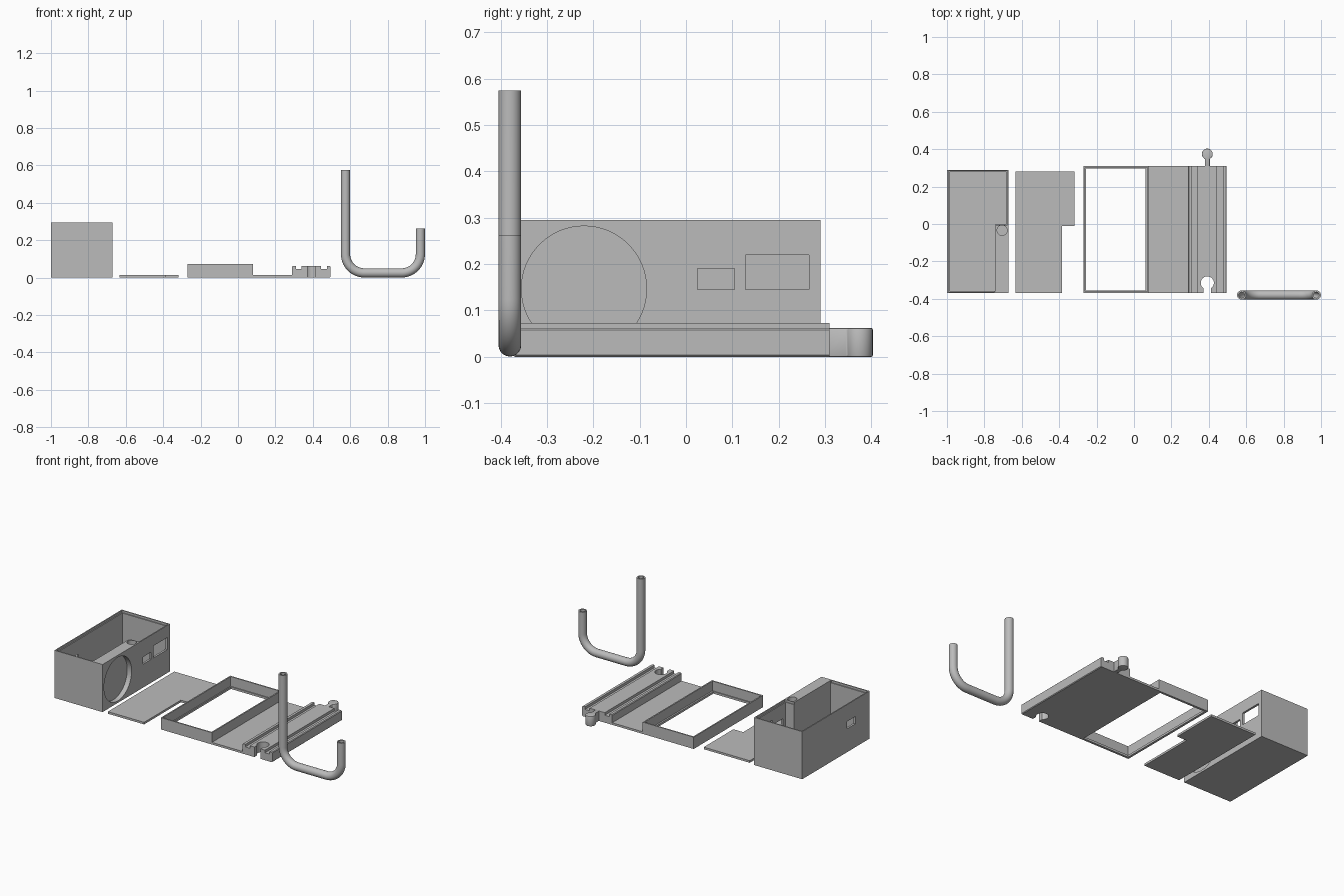
import bpy, bmesh, math
from mathutils import Vector

if "Cube" in bpy.data.objects:
    bpy.data.objects.remove(bpy.data.objects["Cube"], do_unlink=True)

grey = bpy.data.materials.new("plain grey")
grey.use_nodes = True
grey.diffuse_color = (0.5, 0.5, 0.5, 1)
grey.node_tree.nodes["Principled BSDF"].inputs["Base Color"].default_value = grey.diffuse_color


def add_object(name, mesh):
    obj = bpy.data.objects.new(name, mesh)
    bpy.context.collection.objects.link(obj)
    mesh.materials.clear()
    mesh.materials.append(grey)
    return obj


def prism(name, outline, low, high, axis="z"):
    """Extrude a 2D outline along one axis."""
    place = {"x": lambda a, b, h: (h, a, b),
             "y": lambda a, b, h: (a, h, b),
             "z": lambda a, b, h: (a, b, h)}[axis]
    bm = bmesh.new()
    face = bm.faces.new([bm.verts.new(place(a, b, low)) for a, b in outline])
    extruded = bmesh.ops.extrude_face_region(bm, geom=[face])["geom"]
    bmesh.ops.translate(bm, vec=Vector(place(0, 0, high - low)),
                        verts=[v for v in extruded if isinstance(v, bmesh.types.BMVert)])
    bmesh.ops.recalc_face_normals(bm, faces=bm.faces)
    mesh = bpy.data.meshes.new(name)
    bm.to_mesh(mesh)
    bm.free()
    return add_object(name, mesh)


def rect(a0, a1, b0, b1):
    return [(a0, b0), (a1, b0), (a1, b1), (a0, b1)]


def notched(x0, x1, y0, y1, nx, ny):
    """Rectangle without its front right corner."""
    return [(x0, y0), (nx, y0), (nx, ny), (x1, ny), (x1, y1), (x0, y1)]


def circle(a, b, r, count=64):
    turn = math.tau / count
    return [(a + r * math.cos(i * turn), b + r * math.sin(i * turn)) for i in range(count)]


def keyhole(x, y, r, half, stem_y, count=40):
    """Round head with a straight stem running towards the front."""
    gap = math.asin(half / r)
    start, sweep = -math.pi / 2 + gap, math.tau - 2 * gap
    arc = [start + sweep * i / count for i in range(count + 1)]
    head = [(x + r * math.cos(t), y + r * math.sin(t)) for t in arc]
    return head + [(x - half, stem_y), (x + half, stem_y)]


def bake(obj):
    depsgraph = bpy.context.evaluated_depsgraph_get()
    mesh = bpy.data.meshes.new_from_object(obj.evaluated_get(depsgraph))
    obj.modifiers.clear()
    obj.data = mesh


def cut(obj, *cutter_args):
    cutter = prism("cutter", *cutter_args)
    mod = obj.modifiers.new("cut", "BOOLEAN")
    mod.operation, mod.solver, mod.object = "DIFFERENCE", "EXACT", cutter
    bake(obj)
    bpy.data.objects.remove(cutter, do_unlink=True)


def smooth(obj):
    bpy.ops.object.select_all(action="DESELECT")
    obj.select_set(True)
    bpy.context.view_layer.objects.active = obj
    bpy.ops.object.shade_smooth_by_angle(angle=math.radians(30))


FRONT, TOP = -0.37, 0.295
SHEET = 0.013   # wall and floor thickness
LIP = 0.007     # thin rim that holds the lid

# Open box with a solid corner block
box = prism("box", rect(-1, -0.67, FRONT, 0.29), 0, TOP)
cut(box, notched(-1 + SHEET, -0.67 - SHEET, FRONT + SHEET, 0.29 - SHEET, -0.74, 0), SHEET, 0.4)
cut(box, notched(-1 + LIP, -0.67 - LIP, FRONT + LIP, 0.29 - LIP, -0.745, -0.005), TOP - SHEET, 0.4)
# Round recess, tube socket and side windows
cut(box, circle(-0.22, 0.147, 0.135), -0.70, -0.6, "x")
cut(box, circle(-0.705, -0.034, 0.027, 40), SHEET, 0.4)
cut(box, rect(0.025, 0.105, 0.145, 0.19), -0.72, -0.6, "x")
cut(box, rect(0.128, 0.265, 0.145, 0.22), -0.72, -0.6, "x")
cut(box, rect(-0.23, -0.15, 0.145, 0.19), -1.1, -0.95, "x")
smooth(box)

# Flat lid
prism("lid", notched(-0.633, -0.318, FRONT, 0.28, -0.385, -0.01), 0, SHEET)

# Base: frame, flat plate and grooved track in one profile
CENTRE, HALF, TRACK = 0.392, 0.103, 0.062
GROOVE_IN, GROOVE_OUT, GROOVE_Z, EDGE = 0.052, 0.083, 0.046, 0.004
track_half = [(GROOVE_IN, TRACK), (GROOVE_IN, GROOVE_Z), (GROOVE_OUT, GROOVE_Z),
              (GROOVE_OUT, TRACK), (HALF - EDGE, TRACK), (HALF, TRACK - EDGE)]
left = [(CENTRE - x, z) for x, z in reversed(track_half)]
right = [(CENTRE + x, z) for x, z in track_half]
profile = ([(-0.27, 0), (-0.27, 0.073), (0.08, 0.073), (0.08, SHEET), (CENTRE - HALF, SHEET)]
           + left + right + [(CENTRE + HALF, EDGE), (CENTRE + HALF - EDGE, 0)])
base = prism("base", profile, FRONT, 0.31, "y")
cut(base, rect(-0.262, 0.072, -0.362, 0.302), SHEET, 0.2)
cut(base, rect(-0.256, 0.062, -0.356, 0.296), -0.1, 0.2)
cut(base, keyhole(CENTRE, -0.315, 0.035, 0.021, -0.5), -0.1, 0.2)
smooth(base)

# Track connector at the back
knob = prism("track_connector", keyhole(CENTRE, 0.374, 0.029, 0.013, 0.30), 0, TRACK)
bevel = knob.modifiers.new("soft rim", "BEVEL")
bevel.width, bevel.segments, bevel.limit_method = 0.003, 2, "ANGLE"
bevel.angle_limit = math.radians(50)
bake(knob)
smooth(knob)

# Hollow bent tube
X0, X1, LOW, BEND, TUBE = 0.575, 0.975, 0.025, 0.1, 0.0245


def bend(cx, start):
    steps = 14
    angles = [start + math.pi / 2 * i / steps for i in range(steps + 1)]
    return [(cx + BEND * math.cos(t), LOW + BEND + BEND * math.sin(t)) for t in angles]


path = [(X0, 0.575)] + bend(X0 + BEND, math.pi) + bend(X1 - BEND, 1.5 * math.pi) + [(X1, 0.262)]
curve = bpy.data.curves.new("tube_path", "CURVE")
curve.dimensions = "3D"
curve.bevel_depth, curve.bevel_resolution = TUBE, 8
spline = curve.splines.new("POLY")
spline.points.add(len(path) - 1)
for point, (x, z) in zip(spline.points, path):
    point.co = (x, -0.38, z, 1)
helper = bpy.data.objects.new("tube_path", curve)
bpy.context.collection.objects.link(helper)
bpy.context.view_layer.update()
depsgraph = bpy.context.evaluated_depsgraph_get()
tube_mesh = bpy.data.meshes.new_from_object(helper.evaluated_get(depsgraph))
bpy.data.objects.remove(helper, do_unlink=True)
bm = bmesh.new()
bm.from_mesh(tube_mesh)
bmesh.ops.recalc_face_normals(bm, faces=bm.faces)
bm.to_mesh(tube_mesh)
bm.free()
tube = add_object("bent_tube", tube_mesh)
wall = tube.modifiers.new("wall", "SOLIDIFY")
wall.thickness, wall.offset = 0.009, -1
bake(tube)
smooth(tube)
